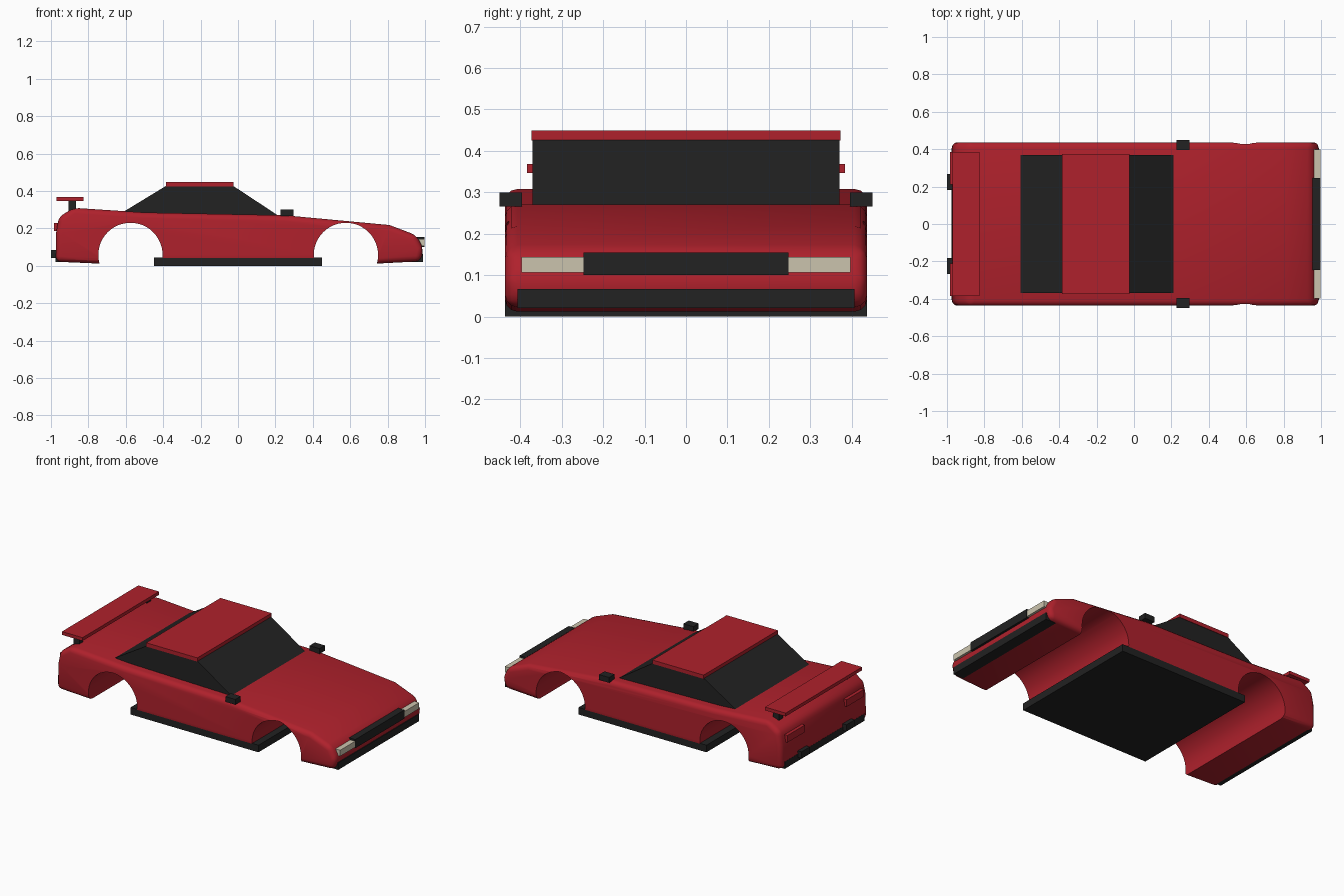
import bpy, bmesh, math

if "Cube" in bpy.data.objects:
    bpy.data.objects.remove(bpy.data.objects["Cube"])


def material(name, rgb):
    m = bpy.data.materials.new(name)
    m.diffuse_color = (*rgb, 1)
    m.use_nodes = True
    m.node_tree.nodes["Principled BSDF"].inputs["Base Color"].default_value = m.diffuse_color
    return m


red = material("red_paint", (0.43, 0.015, 0.025))
black = material("black_trim", (0.016, 0.016, 0.016))
cream = material("cream_lamp", (0.60, 0.55, 0.42))


def extrude_profile(name, pts, half_width, mat):
    """Extrude an x-z outline across the car's width."""
    bm = bmesh.new()
    face = bm.faces.new([bm.verts.new((x, -half_width, z)) for x, z in pts])
    ext = bmesh.ops.extrude_face_region(bm, geom=[face])
    bmesh.ops.translate(bm, vec=(0, 2 * half_width, 0),
                        verts=[v for v in ext["geom"] if isinstance(v, bmesh.types.BMVert)])
    bmesh.ops.recalc_face_normals(bm, faces=bm.faces)
    me = bpy.data.meshes.new(name)
    bm.to_mesh(me)
    bm.free()
    me.materials.append(mat)
    ob = bpy.data.objects.new(name, me)
    bpy.context.collection.objects.link(ob)
    return ob


def box(name, x, y, z, mat):
    """Box from (min, max) ranges."""
    ob = extrude_profile(name, [(x[0], z[0]), (x[1], z[0]), (x[1], z[1]), (x[0], z[1])],
                         (y[1] - y[0]) / 2, mat)
    ob.location.y = (y[0] + y[1]) / 2
    return ob


def pair(name, x, y, z, mat):
    box("left_" + name, x, y, z, mat)
    box("right_" + name, x, (-y[1], -y[0]), z, mat)


# Body shell with rounded edges
body = extrude_profile("body", [
    (-0.975, 0.022), (-0.745, 0.012), (0.745, 0.012), (0.975, 0.024), (0.992, 0.09),
    (0.955, 0.163), (0.81, 0.218), (0.25, 0.27), (-0.5, 0.285), (-0.88, 0.31),
    (-0.958, 0.26), (-0.972, 0.18)], 0.437, red)
bpy.context.view_layer.objects.active = body
body.select_set(True)
bev = body.modifiers.new("round_edges", "BEVEL")
bev.width = 0.03
bev.segments = 3
bev.limit_method = "ANGLE"
bev.angle_limit = math.radians(30)
bpy.ops.object.modifier_apply(modifier="round_edges")

# Wheel arches cut right through the body
for x in (-0.575, 0.577):
    ring = [(x + 0.172 * math.cos(2 * math.pi * i / 48),
             0.058 + 0.172 * math.sin(2 * math.pi * i / 48)) for i in range(48)]
    cutter = extrude_profile("arch_cutter", ring, 0.6, red)
    cutter.hide_render = True
    cut = body.modifiers.new("arch", "BOOLEAN")
    cut.operation = "DIFFERENCE"
    cut.solver = "EXACT"
    cut.object = cutter
    bpy.ops.object.modifier_apply(modifier="arch")
    bpy.data.objects.remove(cutter)
bpy.ops.object.shade_smooth_by_angle(angle=math.radians(30))

# Glass cabin and roof
extrude_profile("cabin_glass", [(-0.635, 0.275), (0.225, 0.262), (-0.03, 0.43), (-0.38, 0.43)],
                0.37, black)
box("roof", (-0.385, -0.025), (-0.373, 0.373), (0.425, 0.449), red)

# Floor plate with side skirts
box("floor_plate", (-0.45, 0.45), (-0.437, 0.437), (0, 0.045), black)

# Rear wing
box("wing", (-0.97, -0.825), (-0.384, 0.384), (0.347, 0.368), red)
pair("wing_post", (-0.905, -0.865), (0.32, 0.36), (0.29, 0.35), black)

# Nose details
box("front_splitter", (0.90, 0.99), (-0.407, 0.407), (0.021, 0.066), black)
box("grille", (0.955, 0.998), (-0.247, 0.247), (0.10, 0.155), black)
pair("headlight", (0.955, 0.997), (0.247, 0.397), (0.106, 0.144), cream)

# Tail details
box("rear_diffuser", (-0.975, -0.88), (-0.40, 0.40), (0.021, 0.066), black)
pair("tail_light", (-0.984, -0.95), (0.21, 0.385), (0.185, 0.23), red)
pair("exhaust", (-1.0, -0.95), (0.183, 0.268), (0.043, 0.085), black)

# Door mirrors
pair("mirror", (0.226, 0.296), (0.396, 0.45), (0.266, 0.30), black)
